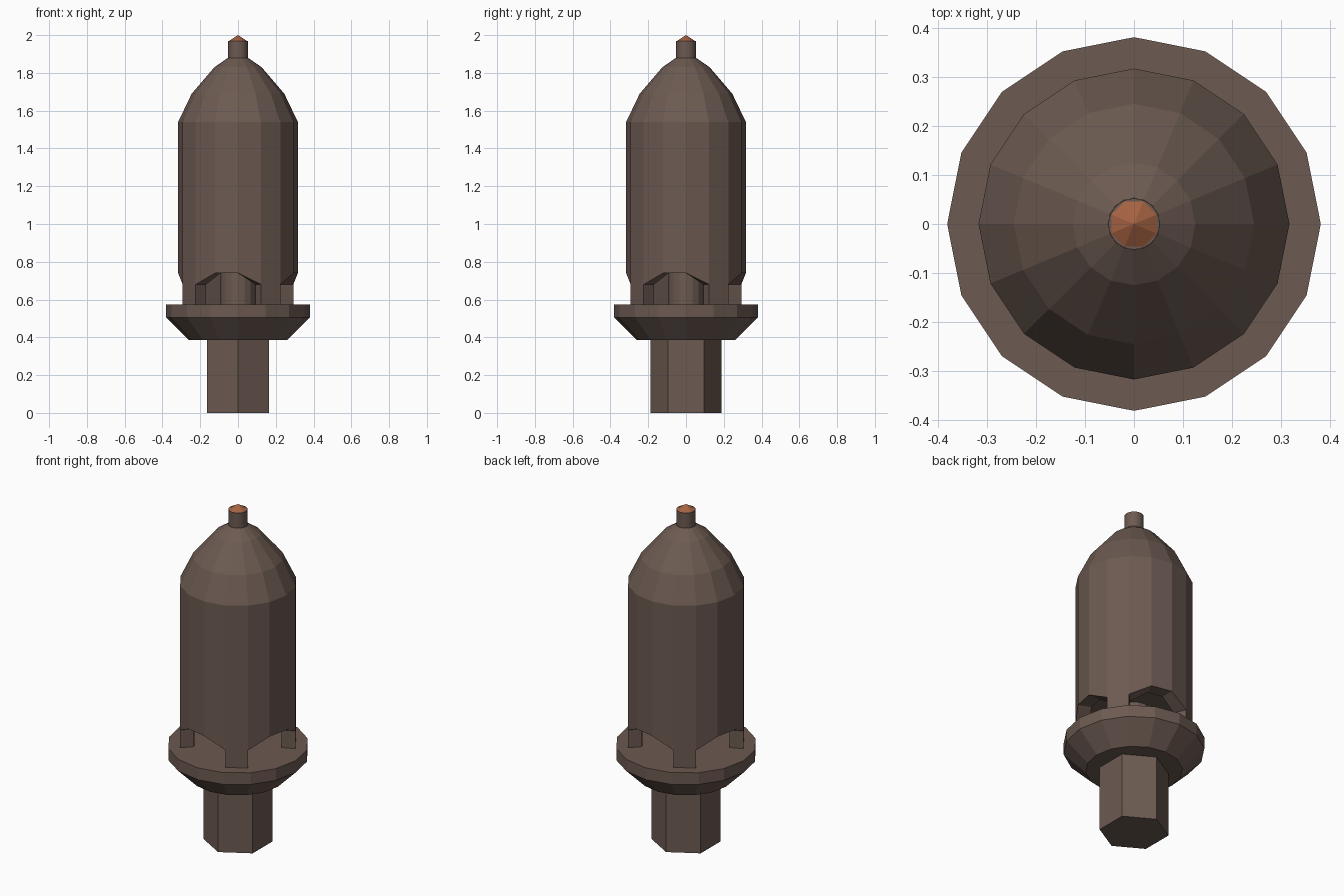
import bpy, bmesh, math

if "Cube" in bpy.data.objects:
    bpy.data.objects.remove(bpy.data.objects["Cube"])


def material(name, rgb):
    m = bpy.data.materials.new(name)
    m.diffuse_color = (*rgb, 1)
    m.use_nodes = True
    m.node_tree.nodes["Principled BSDF"].inputs["Base Color"].default_value = m.diffuse_color
    return m


BROWN = material("dark_brown_metal", (0.150, 0.103, 0.083))
ORANGE = material("copper_orange", (0.38, 0.125, 0.055))


def finish(bm, name, mat):
    bmesh.ops.recalc_face_normals(bm, faces=bm.faces)
    me = bpy.data.meshes.new(name)
    bm.to_mesh(me)
    bm.free()
    me.materials.append(mat)
    ob = bpy.data.objects.new(name, me)
    bpy.context.collection.objects.link(ob)
    return ob


def ring(bm, r, z, n, turn=0.0):
    zs = z if callable(z) else (lambda k: z)
    return [bm.verts.new((r * math.cos(turn + math.tau * k / n),
                          r * math.sin(turn + math.tau * k / n), zs(k))) for k in range(n)]


def bridge(bm, a, b):
    n = len(a)
    for k in range(n):
        j = (k + 1) % n
        bm.faces.new((a[k], a[j], b[j], b[k]))


def lathe(name, profile, n, mat, turn=0.0):
    bm = bmesh.new()
    rings = [ring(bm, r, z, n, turn) for r, z in profile]
    for a, b in zip(rings, rings[1:]):
        bridge(bm, a, b)
    bm.faces.new(rings[0])
    bm.faces.new(rings[-1])
    return finish(bm, name, mat)


# hexagonal shaft and flared collar
lathe("hex_shaft", [(0.188, 0), (0.188, 0.39)], 6, BROWN, math.pi / 2)
lathe("collar", [(0.262, 0.387), (0.381, 0.505), (0.381, 0.575)], 16, BROWN)

# inner core seen through the openings
lathe("inner_core", [(0.093, 0.57), (0.093, 0.77)], 16, BROWN)

# domed body: lower rim steps down to four one-facet legs
bm = bmesh.new()
OUT, INN, FOOT = 0.317, 0.24, 0.574


def rim(k):
    return 0.68 if k % 4 in (1, 2) else 0.74


ceiling = ring(bm, INN, 0.76, 16)
inner = ring(bm, INN, rim, 16)
outer = ring(bm, OUT, rim, 16)
rings = [ceiling, inner, outer] + [ring(bm, r, z, 16) for r, z in
         ((OUT, 1.54), (0.245, 1.69), (0.125, 1.83), (0.053, 1.88))]
bm.faces.new(ceiling)
bm.faces.new(rings[-1])
for a, b in zip(rings, rings[1:]):
    bridge(bm, a, b)
for k in range(1, 16, 4):
    top = [inner[k], inner[k + 1], outer[k + 1], outer[k]]
    shared = bm.faces.get(top)
    bm.faces.remove(shared)
    foot = [bm.verts.new((v.co.x, v.co.y, FOOT)) for v in top]
    bridge(bm, top, foot)
    bm.faces.new(foot)
finish(bm, "domed_body", BROWN)

# smooth round peg with a faceted copper point
peg = lathe("top_peg", [(0.052, 1.86), (0.052, 1.97)], 32, BROWN)
bpy.context.view_layer.objects.active = peg
peg.select_set(True)
bpy.ops.object.shade_smooth_by_angle()

bm = bmesh.new()
bmesh.ops.create_cone(bm, cap_ends=True, segments=8, radius1=0.05, radius2=0, depth=0.03)
for v in bm.verts:
    x, y, z = v.co
    c, s = math.cos(math.pi / 8), math.sin(math.pi / 8)
    v.co = (x * c - y * s, x * s + y * c, z + 1.985)
finish(bm, "copper_point", ORANGE)
